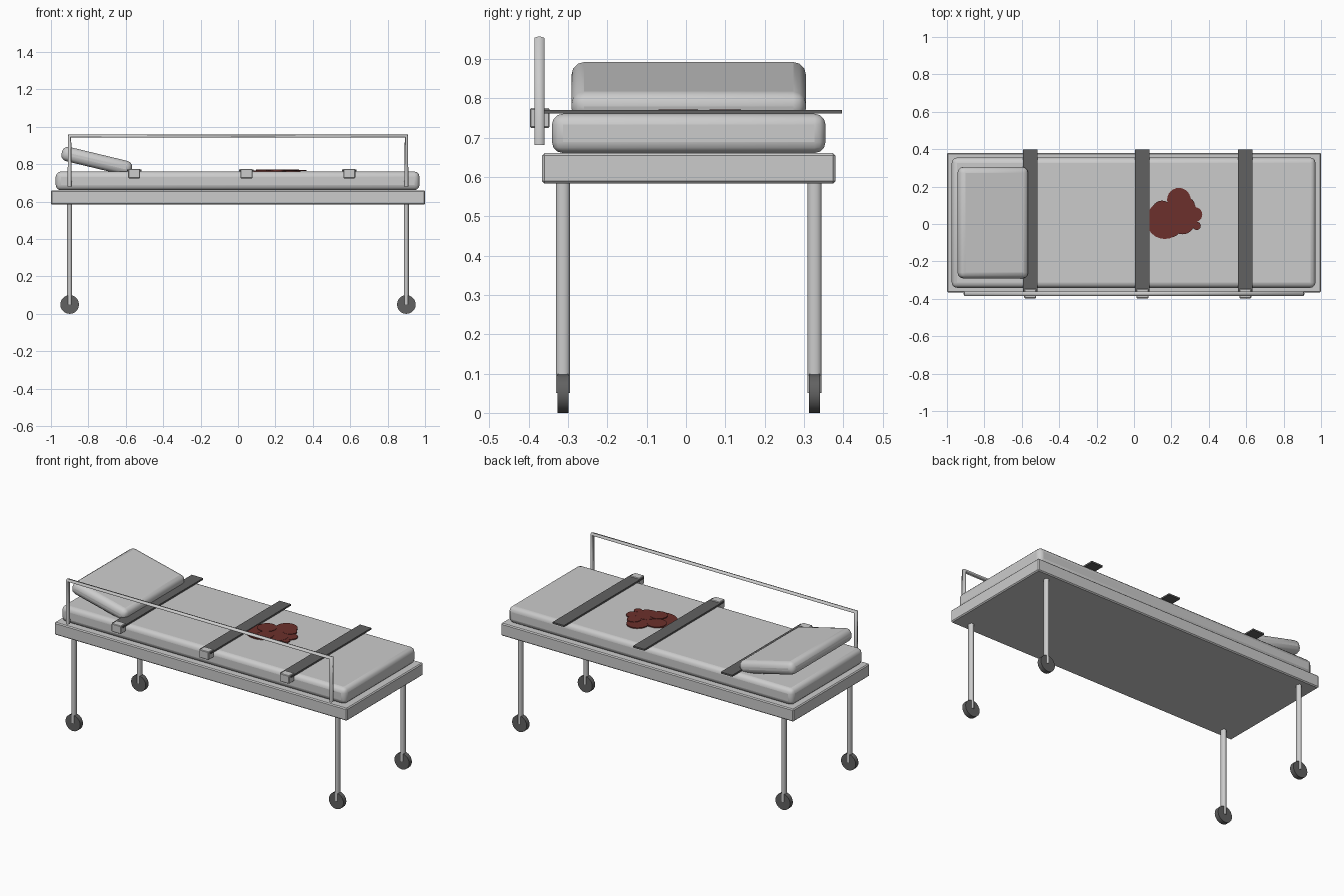
import bpy
import math

if "Cube" in bpy.data.objects:
    bpy.data.objects.remove(bpy.data.objects["Cube"])

YC = 0.007  # centre line of the bed


def material(name, color):
    m = bpy.data.materials.new(name)
    m.diffuse_color = color
    m.use_nodes = True
    m.node_tree.nodes["Principled BSDF"].inputs["Base Color"].default_value = m.diffuse_color
    return m


dark = material("dark_grey", (0.12, 0.12, 0.12, 1))
red = material("dark_red", (0.15, 0.03, 0.025, 1))


def box(name, center, size, bevel=0.0, segments=1, tilt=0.0, mat=None):
    bpy.ops.mesh.primitive_cube_add(size=1, location=center)
    o = bpy.context.object
    o.name = name
    o.scale = size
    bpy.ops.object.transform_apply(location=False, rotation=False, scale=True)
    o.rotation_euler.y = tilt
    if bevel:
        b = o.modifiers.new("bevel", "BEVEL")
        b.width = bevel
        b.segments = segments
        if segments > 1:
            bpy.ops.object.shade_smooth_by_angle(angle=math.radians(35))
    if mat:
        o.data.materials.append(mat)
    return o


def cylinder(name, center, r, depth, sides, rot=(0, 0, 0), mat=None):
    bpy.ops.mesh.primitive_cylinder_add(vertices=sides, radius=r, depth=depth,
                                        location=center, rotation=rot)
    o = bpy.context.object
    o.name = name
    bpy.ops.object.shade_smooth_by_angle(angle=math.radians(40))
    if mat:
        o.data.materials.append(mat)
    return o


# Bed frame, mattress and tilted pillow
box("bed_frame", (0, YC, 0.622), (2.0, 0.747, 0.077), 0.006)
box("mattress", (-0.002, YC, 0.711), (1.945, 0.696, 0.1), 0.028, 3)
box("pillow", (-0.755, YC, 0.817), (0.385, 0.596, 0.078), 0.032, 3,
    tilt=math.radians(13.5))

# Legs and wheels
for x, xn in ((-0.9, "head"), (0.9, "foot")):
    for y, yn in ((YC - 0.32, "front"), (YC + 0.32, "back")):
        leg = cylinder(f"{xn}_{yn}_leg", (x, y, 0.32), 0.014, 0.54, 10)
        leg.scale.y = 1.3
        cylinder(f"{xn}_{yn}_wheel", (x, y, 0.05), 0.05, 0.028, 20,
                 (math.pi / 2, 0, 0), dark)

# Side rail: one bent tube
cu = bpy.data.curves.new("side_rail", "CURVE")
cu.dimensions = "3D"
cu.bevel_depth = 0.0115
cu.bevel_resolution = 1
cu.use_fill_caps = True
sp = cu.splines.new("POLY")
pts = [(-0.9, 0, 0.682), (-0.9, 0, 0.95), (0.9, 0, 0.95), (0.9, 0, 0.682)]
sp.points.add(len(pts) - 1)
for p, co in zip(sp.points, pts):
    p.co = (*co, 1)
rail = bpy.data.objects.new("side_rail", cu)
rail.location.y = -0.373
rail.scale.y = 1.3
bpy.context.collection.objects.link(rail)

# Straps with buckles at the front end
for i, x in enumerate((-0.555, 0.045, 0.595), 1):
    box(f"strap_{i}", (x, YC, 0.766), (0.078, 0.78, 0.01), mat=dark)
    box(f"buckle_{i}", (x, -0.372, 0.75), (0.064, 0.05, 0.05), 0.003)

# Stain: overlapping thin discs
discs = [(0.165, 0.02, 0.1), (0.25, 0.065, 0.085), (0.24, 0.13, 0.063),
         (0.325, 0.05, 0.04), (0.335, -0.01, 0.022), (0.26, 0.01, 0.065),
         (0.15, 0.07, 0.055), (0.285, 0.1, 0.04), (0.2, -0.02, 0.05)]
for i, (x, y, r) in enumerate(discs, 1):
    cylinder(f"stain_{i}", (x, y, 0.7635 + 0.0006 * i), r, 0.006, 24, mat=red)
